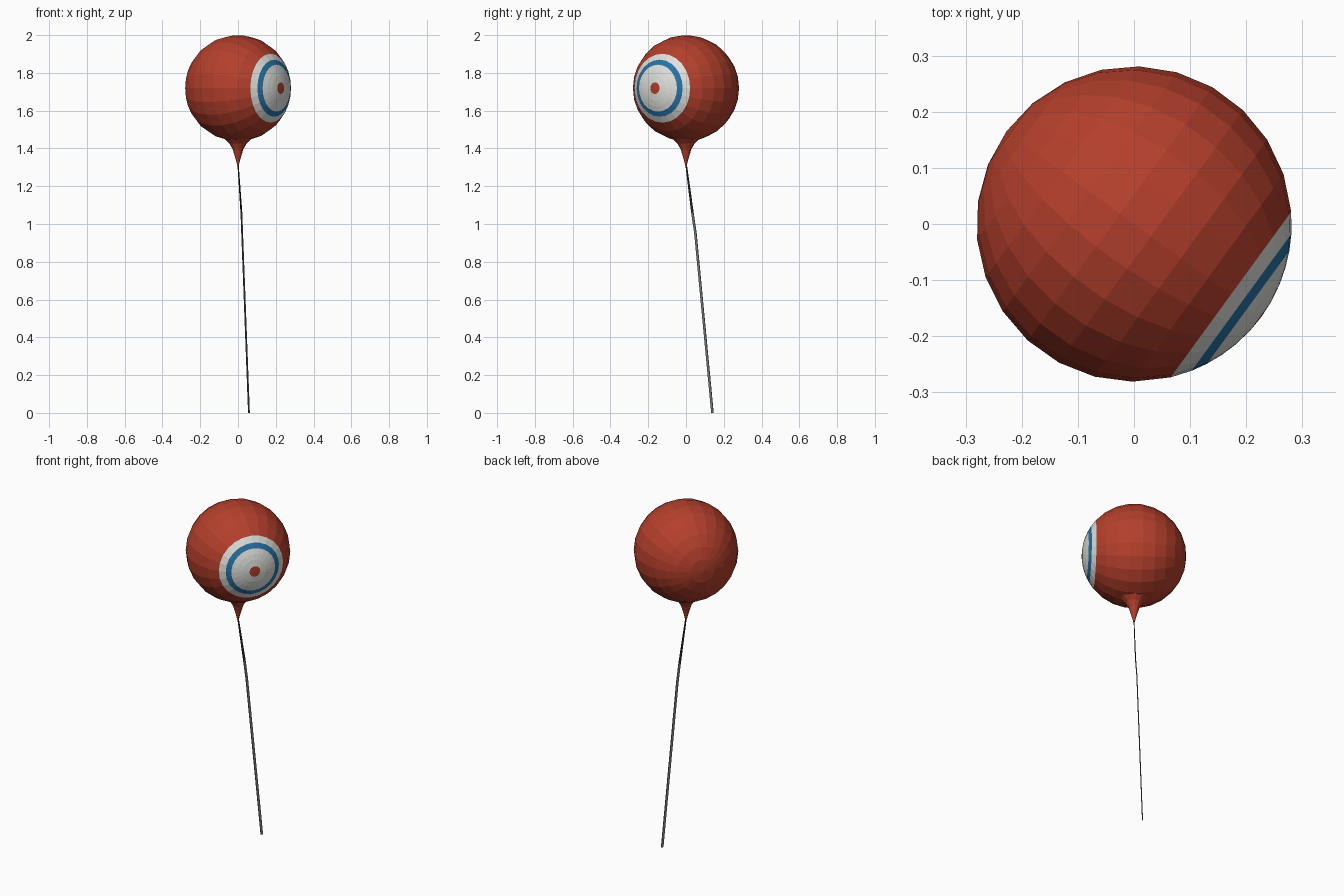
import bpy, bmesh, math
from mathutils import Vector, Matrix

if "Cube" in bpy.data.objects:
    bpy.data.objects.remove(bpy.data.objects["Cube"])


def material(name, rgb):
    m = bpy.data.materials.new(name)
    m.diffuse_color = (*rgb, 1)
    m.use_nodes = True
    m.node_tree.nodes["Principled BSDF"].inputs["Base Color"].default_value = m.diffuse_color
    return m


RED = material("balloon red", (0.46, 0.05, 0.025))
WHITE = material("target white", (0.74, 0.74, 0.71))
BLUE = material("ring blue", (0.02, 0.17, 0.38))
GREY = material("string grey", (0.18, 0.18, 0.18))
DARK = material("string dark", (0.02, 0.02, 0.02))


def make_object(name, bm, mats):
    bmesh.ops.recalc_face_normals(bm, faces=bm.faces)
    me = bpy.data.meshes.new(name)
    bm.to_mesh(me)
    bm.free()
    for m in mats:
        me.materials.append(m)
    ob = bpy.data.objects.new(name, me)
    bpy.context.collection.objects.link(ob)
    return ob


def lathe(name, profile, sides, mats, band_mats, matrix):
    """Revolve (radius, height) points about z; one material index per band."""
    bm = bmesh.new()
    rings = []
    for r, h in profile:
        n = 1 if r < 1e-5 else sides
        rings.append([bm.verts.new(matrix @ Vector((r * math.cos(math.tau * i / sides),
                                                    r * math.sin(math.tau * i / sides), h)))
                      for i in range(n)])
    for k, (a, b) in enumerate(zip(rings, rings[1:])):
        for i in range(sides):
            j = (i + 1) % sides
            corners = [a[i % len(a)], a[j % len(a)], b[j % len(b)], b[i % len(b)]]
            f = bm.faces.new(list(dict.fromkeys(corners)))
            f.material_index = band_mats[k]
    return make_object(name, bm, mats)


# Balloon: faceted ball whose pole is the middle of the painted target
R = 0.281
angles = [0, 6.2, 13.5, 20, 26.3, 32.5, 40.5] + [40.5 + 139.5 * i / 10 for i in range(1, 11)]
profile = [(R * math.sin(math.radians(a)), R * math.cos(math.radians(a))) for a in angles]
bands = [0, 1, 1, 1, 2, 1] + [0] * 10
axis = Vector((0.81, -0.59, 0))
turn = axis.to_track_quat('Z', 'Y').to_matrix().to_4x4()
lathe("balloon", profile, 24, [RED, WHITE, BLUE], bands,
      Matrix.Translation((0, 0, 1.719)) @ turn)

# Neck: flared cone under the ball
neck = [(0.09, 1.463), (0.07, 1.449), (0.045, 1.425), (0.028, 1.395),
        (0.013, 1.345), (0.004, 1.31), (0, 1.308)]
lathe("neck", neck, 12, [RED], [0] * 6, Matrix())


# String: thin flat ribbon in two tones
def ribbon(name, path, widths, mat, thick=0.003):
    side = Vector((0.5, 0.866, 0))
    out = Vector((0.866, -0.5, 0)) * thick / 2
    bm = bmesh.new()
    loops = []
    for p, w in zip(path, widths):
        s = side * w / 2
        loops.append([bm.verts.new(Vector(p) + d) for d in (s + out, out - s, -s - out, s - out)])
    for a, b in zip(loops, loops[1:]):
        for i in range(4):
            j = (i + 1) % 4
            bm.faces.new((a[i], a[j], b[j], b[i]))
    bm.faces.new(loops[0])
    bm.faces.new(loops[-1])
    make_object(name, bm, [mat])


bend = (0.018, 0.034, 1.06)
ribbon("upper_string", [(0, 0, 1.32), bend], [0.008, 0.014], DARK)
ribbon("lower_string", [bend, (0.022, 0.05, 0.95), (0.058, 0.14, 0)],
       [0.014, 0.014, 0.014], GREY)
